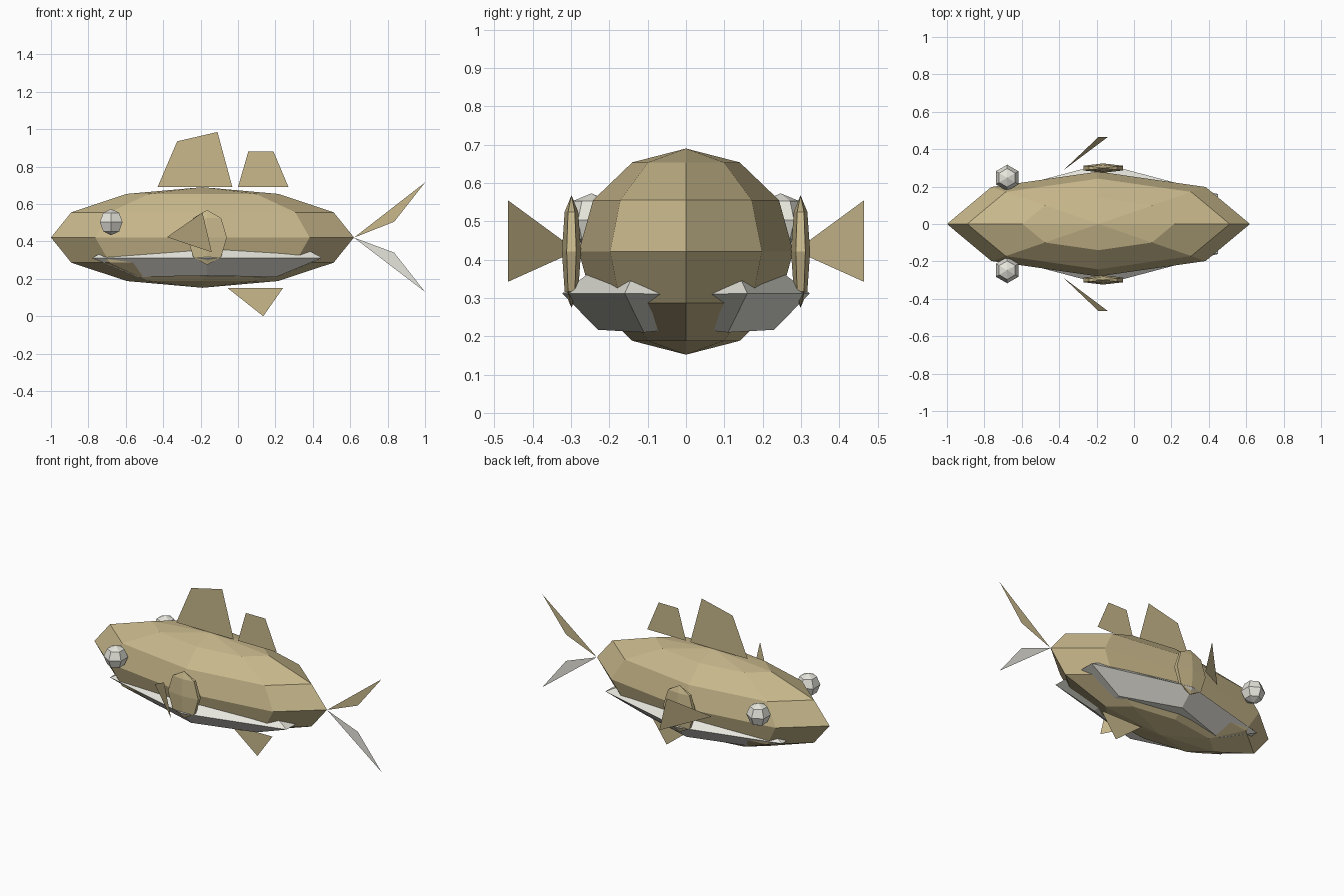
import bpy, bmesh
from math import sin, cos, pi
from mathutils import Vector

cube = bpy.data.objects.get("Cube")
if cube:
    bpy.data.objects.remove(cube, do_unlink=True)


def material(name, rgb):
    m = bpy.data.materials.new(name)
    m.use_nodes = True
    m.diffuse_color = (*rgb, 1)
    m.node_tree.nodes["Principled BSDF"].inputs["Base Color"].default_value = (*rgb, 1)
    return m


GOLD = material("dull_gold", (0.58, 0.48, 0.26))
WHITE = material("warm_white", (0.8, 0.79, 0.72))


def finish(name, bm, mat, solid=True):
    if solid:
        bmesh.ops.recalc_face_normals(bm, faces=bm.faces)
    mesh = bpy.data.meshes.new(name)
    bm.to_mesh(mesh)
    bm.free()
    mesh.materials.append(mat)
    obj = bpy.data.objects.new(name, mesh)
    bpy.context.collection.objects.link(obj)
    return obj


def loft(bm, rings):
    """Join matching rings of points with quads and return their vertices."""
    loops = [[bm.verts.new(p) for p in ring] for ring in rings]
    n = len(loops[0])
    for a, b in zip(loops, loops[1:]):
        for i in range(n):
            j = (i + 1) % n
            bm.faces.new((a[i], a[j], b[j], b[i]))
    return loops


def ellipsoid(name, centre, radii, segments, rings, turn, mat):
    """Faceted ellipsoid with poles up and down."""
    bm = bmesh.new()
    c, r = Vector(centre), Vector(radii)

    def point(lat, lon):
        return c + r * Vector((cos(lat) * cos(lon), cos(lat) * sin(lon), sin(lat)))

    loops = loft(bm, [[point(pi * k / rings - pi / 2, turn + 2 * pi * i / segments)
                       for i in range(segments)] for k in range(1, rings)])
    for loop, lat in ((loops[0], -pi / 2), (loops[-1], pi / 2)):
        pole = bm.verts.new(point(lat, 0))
        for i in range(segments):
            bm.faces.new((loop[i], loop[(i + 1) % segments], pole))
    return finish(name, bm, mat)


def sheet(name, points, mat):
    """Single flat fin."""
    bm = bmesh.new()
    bm.faces.new([bm.verts.new(p) for p in points])
    return finish(name, bm, mat, solid=False)


def upright(name, outline, mat):
    return sheet(name, [(x, 0, z) for x, z in outline], mat)


# Body
ellipsoid("body", (-0.19, 0, 0.421), (0.81, 0.28, 0.269), 8, 6, 0, GOLD)

# Fins along the centre line
upright("front_dorsal_fin", [(-0.43, 0.69), (-0.03, 0.69), (-0.11, 0.985), (-0.325, 0.935)], GOLD)
upright("rear_dorsal_fin", [(0, 0.69), (0.27, 0.69), (0.19, 0.88), (0.055, 0.88)], GOLD)
upright("belly_fin", [(-0.055, 0.15), (0.135, 0), (0.24, 0.15)], GOLD)
upright("upper_tail_fin", [(0.62, 0.42), (0.835, 0.505), (1, 0.715)], GOLD)
upright("lower_tail_fin", [(0.62, 0.42), (1, 0.13), (0.835, 0.34)], WHITE)

# Lip sections: inner rim, top, outer ridge, bottom outer, bottom inner
LIP_END = [(0.615, 0.065, 0.31), (0.555, 0.145, 0.345), (0.615, 0.16, 0.312),
           (0.37, 0.11, 0.21), (0.37, 0.03, 0.218)]
LIP_MIDDLE = [(0, 0.2, 0.31), (0, 0.24, 0.375), (0, 0.323, 0.312),
              (0, 0.23, 0.217), (0, 0.1, 0.21)]
LIP_X = -0.165

# Paired parts
for side, s in (("back", 1), ("front", -1)):
    ellipsoid(side + "_eye", (-0.678, s * 0.247, 0.503), (0.07, 0.07, 0.07),
              6, 4, pi / 2, WHITE)
    ellipsoid(side + "_gill_cover", (-0.165, s * 0.299, 0.421), (0.122, 0.025, 0.147),
              6, 4, pi / 2, GOLD)
    sheet(side + "_side_fin", [(-0.38, s * 0.285, 0.423), (-0.14, s * 0.465, 0.342),
                               (-0.19, s * 0.465, 0.555)], GOLD)

    bm = bmesh.new()
    loops = loft(bm, [[(LIP_X + d * x, s * y, z) for x, y, z in section]
                      for d, section in ((1, LIP_END), (1, LIP_MIDDLE), (-1, LIP_END))])
    for inner, top, outer, low_out, low_in in (loops[0], loops[-1]):
        bm.faces.new((inner, top, outer))
        bm.faces.new((inner, outer, low_out, low_in))
    finish(side + "_lip", bm, WHITE)
